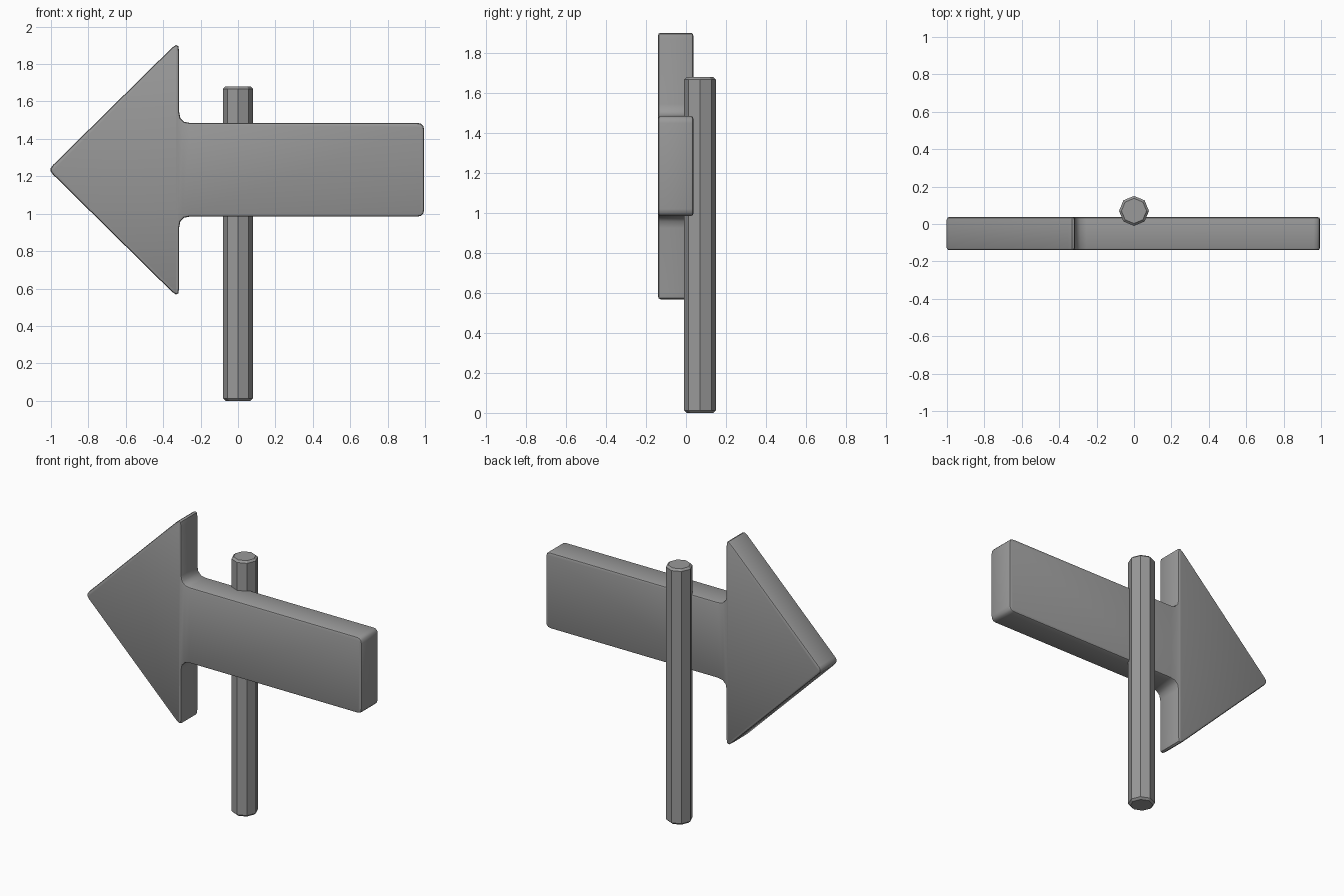
import bpy, bmesh, math
from mathutils import Vector

cube = bpy.data.objects.get("Cube")
if cube:
    bpy.data.objects.remove(cube, do_unlink=True)

# Single grey material
grey = bpy.data.materials.new("mid_grey")
grey.use_nodes = True
grey.diffuse_color = (0.32, 0.32, 0.32, 1)
grey.node_tree.nodes["Principled BSDF"].inputs["Base Color"].default_value = (0.32, 0.32, 0.32, 1)


def finish(bm, name, angle):
    bmesh.ops.recalc_face_normals(bm, faces=bm.faces)
    mesh = bpy.data.meshes.new(name)
    bm.to_mesh(mesh)
    bm.free()
    mesh.materials.append(grey)
    obj = bpy.data.objects.new(name, mesh)
    bpy.context.collection.objects.link(obj)
    bpy.ops.object.select_all(action='DESELECT')
    bpy.context.view_layer.objects.active = obj
    obj.select_set(True)
    bpy.ops.object.shade_smooth_by_angle(angle=math.radians(angle))
    return obj


def rounded_outline(corners, steps=3):
    """Replace each (x, z, cut) corner with a short curve."""
    points = []
    for i, (x, z, cut) in enumerate(corners):
        here = Vector((x, z))
        prev = Vector(corners[i - 1][:2])
        after = Vector(corners[(i + 1) % len(corners)][:2])
        a = here + (prev - here).normalized() * cut
        b = here + (after - here).normalized() * cut
        for k in range(steps + 1):
            t = k / steps
            points.append(a * (1 - t) ** 2 + here * 2 * t * (1 - t) + b * t * t)
    return points


# Arrow board: upper half outline mirrored about its centre line
MID, FRONT, BACK = 1.235, -0.14, 0.037
upper = [(-0.315, 0.69, 0.055), (-0.315, 0.25, 0.06), (0.995, 0.25, 0.035)]
corners = [(-1.015, MID, 0.035)]
corners += [(x, MID + h, c) for x, h, c in upper]
corners += [(x, MID - h, c) for x, h, c in reversed(upper)]

bm = bmesh.new()
face = bm.faces.new([bm.verts.new((p.x, FRONT, p.y)) for p in rounded_outline(corners)])
side = bmesh.ops.extrude_face_region(bm, geom=[face])["geom"]
for v in side:
    if isinstance(v, bmesh.types.BMVert):
        v.co.y = BACK
rim = [e for e in bm.edges if abs(e.verts[0].co.y - e.verts[1].co.y) < 1e-5]
bmesh.ops.bevel(bm, geom=rim, offset=0.022, segments=2, profile=0.5,
                affect='EDGES', clamp_overlap=True)
finish(bm, "arrow_board", 35)

# Octagonal post with softened ends
HEIGHT, RADIUS, POST_Y = 1.68, 0.08, 0.07
bm = bmesh.new()
bmesh.ops.create_cone(bm, cap_ends=True, segments=8, radius1=RADIUS,
                      radius2=RADIUS, depth=HEIGHT)
bmesh.ops.translate(bm, verts=bm.verts, vec=(0, POST_Y, HEIGHT / 2))
rim = [e for e in bm.edges if abs(e.verts[0].co.z - e.verts[1].co.z) < 1e-5]
bmesh.ops.bevel(bm, geom=rim, offset=0.012, segments=1, affect='EDGES')
finish(bm, "post", 30)
